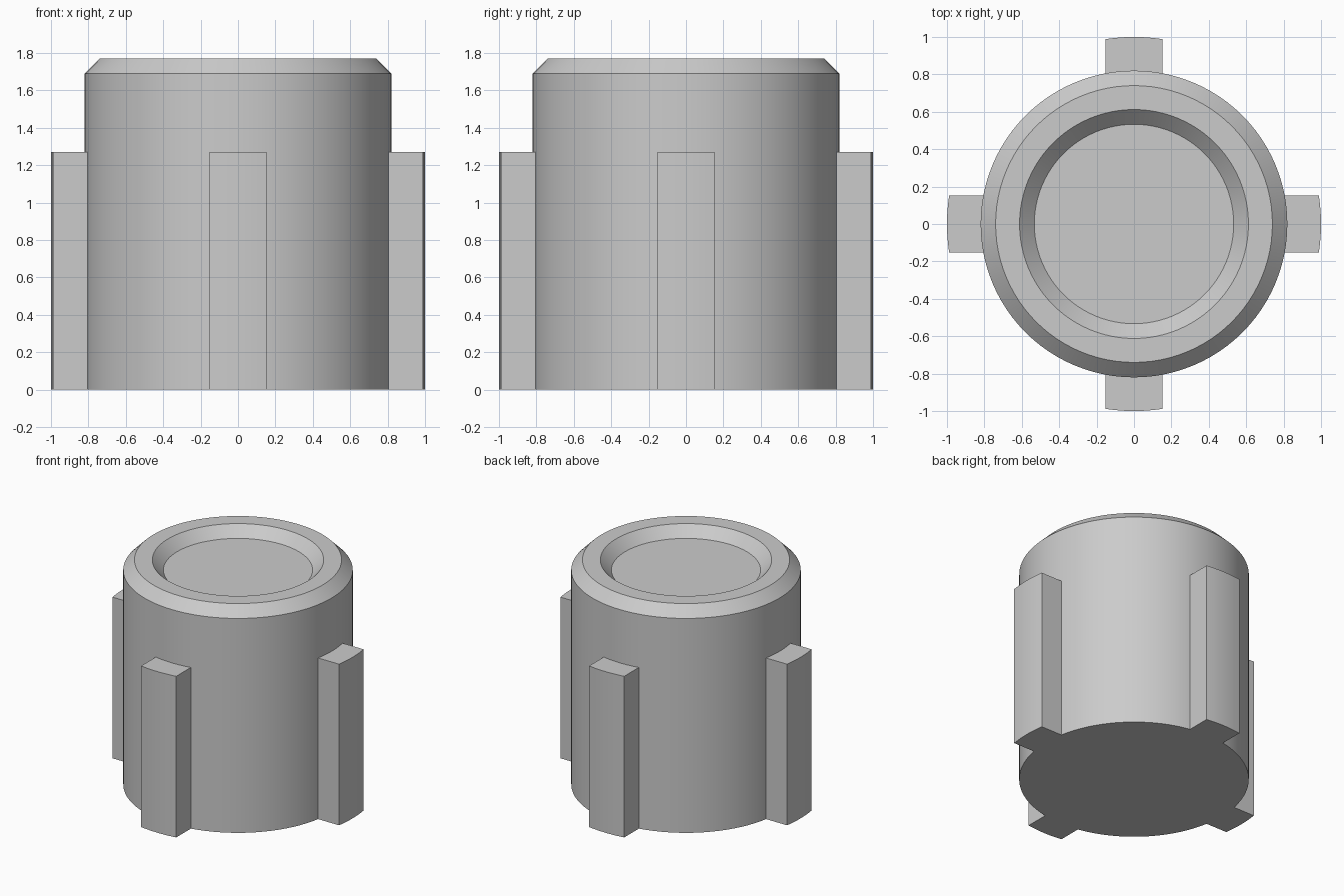
import bpy, bmesh
from math import sin, cos, asin, pi, radians

cube = bpy.data.objects.get("Cube")
if cube:
    bpy.data.objects.remove(cube, do_unlink=True)

SIDES = 96
BODY_R, BODY_H, BEVEL = 0.82, 1.77, 0.08
RIB_R, RIB_H, RIB_HALF = 1.0, 1.27, 0.153

grey = bpy.data.materials.new("plain grey")
grey.use_nodes = True
colour = (0.6, 0.6, 0.6, 1)
grey.diffuse_color = colour
grey.node_tree.nodes["Principled BSDF"].inputs["Base Color"].default_value = colour


def finish(name, bm):
    """Turn a bmesh into a named, shaded object."""
    bmesh.ops.recalc_face_normals(bm, faces=bm.faces)
    mesh = bpy.data.meshes.new(name)
    bm.to_mesh(mesh)
    bm.free()
    mesh.materials.append(grey)
    obj = bpy.data.objects.new(name, mesh)
    bpy.context.collection.objects.link(obj)
    bpy.ops.object.select_all(action="DESELECT")
    obj.select_set(True)
    bpy.context.view_layer.objects.active = obj
    bpy.ops.object.shade_smooth_by_angle(angle=radians(30))
    return obj


# Round body: chamfered rim and shallow dished top
profile = [(BODY_R, 0), (BODY_R, BODY_H - BEVEL), (BODY_R - BEVEL, BODY_H),
           (0.612, BODY_H), (0.533, BODY_H - BEVEL)]
bm = bmesh.new()
rings = [[bm.verts.new((r * cos(2 * pi * i / SIDES), r * sin(2 * pi * i / SIDES), z))
          for i in range(SIDES)] for r, z in profile]
for low, high in zip(rings, rings[1:]):
    for i in range(SIDES):
        j = (i + 1) % SIDES
        bm.faces.new((low[i], low[j], high[j], high[i]))
bm.faces.new(rings[0])
bm.faces.new(rings[-1])
finish("round_body", bm)


def arc(radius, steps=6):
    """Points across the rib width on a circle about the body axis."""
    half = asin(RIB_HALF / radius)
    angles = [half * (2 * k / steps - 1) for k in range(steps + 1)]
    return [(radius * cos(a), radius * sin(a), 0) for a in angles]


# Four upright ribs with curved outer faces
for turn, side in enumerate(("left", "back", "right", "front")):
    bm = bmesh.new()
    outline = arc(RIB_R) + arc(BODY_R - 0.005)[::-1]
    base = bm.faces.new([bm.verts.new(p) for p in outline])
    top = bmesh.ops.extrude_face_region(bm, geom=[base], use_keep_orig=True)["geom"]
    bmesh.ops.translate(bm, vec=(0, 0, RIB_H),
                        verts=[v for v in top if isinstance(v, bmesh.types.BMVert)])
    rib = finish(side + "_rib", bm)
    rib.rotation_euler.z = turn * pi / 2
